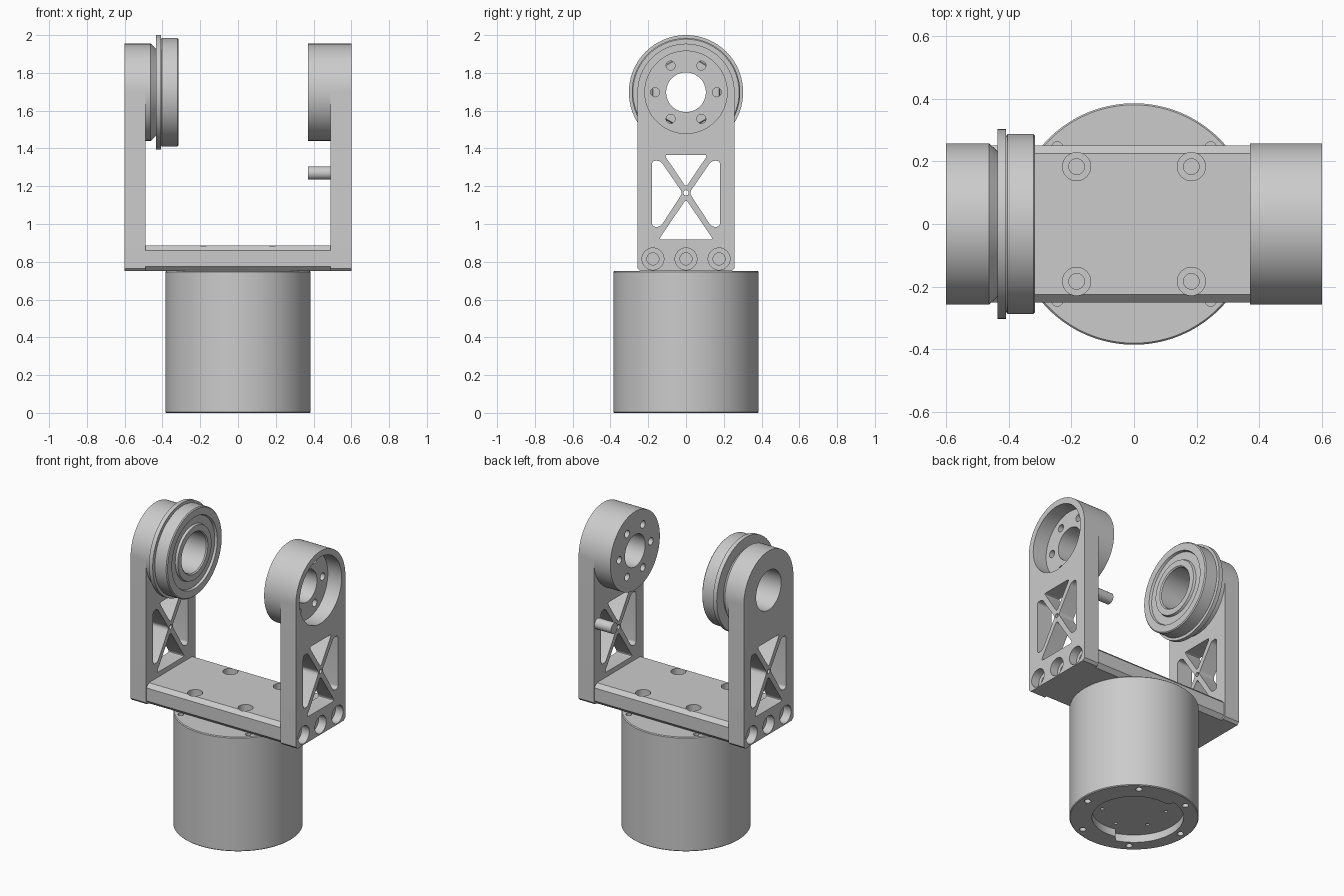
import bpy, bmesh
from math import sin, cos, pi, radians
from mathutils import Vector

cube = bpy.data.objects.get("Cube")
if cube:
    bpy.data.objects.remove(cube, do_unlink=True)

metal = bpy.data.materials.new("light_grey_metal")
metal.use_nodes = True
GREY = (0.6, 0.6, 0.6, 1)
metal.diffuse_color = GREY
metal.node_tree.nodes["Principled BSDF"].inputs["Base Color"].default_value = GREY

AXIS_Z = 1.6975    # height of the pivot axis
HALF = 0.257       # half width of the arms
PLATE_Z = 0.75     # underside of the cross plate


def place(axis, a, u, v):
    return (a, u, v) if axis == "X" else (u, v, a)


def add_object(name, bm):
    bmesh.ops.recalc_face_normals(bm, faces=bm.faces)
    mesh = bpy.data.meshes.new(name)
    bm.to_mesh(mesh)
    bm.free()
    mesh.materials.append(metal)
    obj = bpy.data.objects.new(name, mesh)
    bpy.context.collection.objects.link(obj)
    return obj


def add_lathe(bm, profile, axis, centre=(0, 0), ring=False, n=32):
    """Turn (position, radius) points round an axis; ring closes the profile."""
    loops = []
    for a, r in profile:
        loops.append([bm.verts.new(place(axis, a, centre[0] + r * cos(2 * pi * i / n),
                                         centre[1] + r * sin(2 * pi * i / n)))
                      for i in range(n)])
    pairs = list(zip(loops, loops[1:]))
    if ring:
        pairs.append((loops[-1], loops[0]))
    else:
        bm.faces.new(loops[0])
        bm.faces.new(loops[-1])
    for p, q in pairs:
        for i in range(n):
            j = (i + 1) % n
            bm.faces.new((p[i], p[j], q[j], q[i]))


def add_prism(bm, points, lo, hi, axis):
    ends = [[bm.verts.new(place(axis, a, u, v)) for u, v in points] for a in (lo, hi)]
    for end in ends:
        bm.faces.new(end)
    for i in range(len(points)):
        j = (i + 1) % len(points)
        bm.faces.new((ends[0][i], ends[0][j], ends[1][j], ends[1][i]))


def rounded(points, size, steps=6):
    """Round every corner of an outline."""
    out = []
    pts = [Vector(p) for p in points]
    for i, p in enumerate(pts):
        a, b = [p + (q - p).normalized() * size for q in (pts[i - 1], pts[(i + 1) % len(pts)])]
        for k in range(steps + 1):
            t = k / steps
            out.append(tuple(a * (1 - t) ** 2 + p * 2 * t * (1 - t) + b * t * t))
    return out


def lathe(name, profile, axis, centre=(0, 0), ring=False, n=96):
    bm = bmesh.new()
    add_lathe(bm, profile, axis, centre, ring, n)
    return add_object(name, bm)


def prism(name, points, lo, hi, axis):
    bm = bmesh.new()
    add_prism(bm, points, lo, hi, axis)
    return add_object(name, bm)


def cut(obj, bm):
    cutter = add_object("cutter", bm)
    cutter.hide_render = True
    mod = obj.modifiers.new("cut", "BOOLEAN")
    mod.operation, mod.solver, mod.object = "DIFFERENCE", "EXACT", cutter
    bpy.context.view_layer.objects.active = obj
    bpy.ops.object.modifier_apply(modifier=mod.name)
    bpy.data.objects.remove(cutter, do_unlink=True)


def polar(radius, degrees, centre=(0, 0)):
    t = radians(degrees)
    return (centre[0] + radius * cos(t), centre[1] + radius * sin(t))


PIVOT = (0, AXIS_Z)

# Motor body: a plain drum with screw holes and a keyed pocket underneath
body = lathe("motor_body", [(0, 0.38), (0.005, 0.385), (PLATE_Z - 0.005, 0.385),
                            (PLATE_Z, 0.38)], "Z", n=128)
holes = bmesh.new()
pocket = [polar(0.295 if 102 <= a <= 254 else 0.25, a) for a in range(0, 360, 4)]
add_prism(holes, pocket, -0.05, 0.05, "Z")
for k in range(6):
    add_lathe(holes, [(-0.05, 0.02), (0.08, 0.02)], "Z", polar(0.337, 55 + 60 * k), n=20)
for k in range(4):
    add_lathe(holes, [(0.68, 0.018), (0.8, 0.018)], "Z", polar(0.346, 45 + 90 * k), n=20)
cut(body, holes)
holes = bmesh.new()
for k in range(6):
    add_lathe(holes, [(0.03, 0.011), (0.09, 0.011)], "Z", polar(0.19, 25 + 60 * k), n=16)
cut(body, holes)

# Cross plate with bevelled long edges and four counterbored holes
half = [(0.225, PLATE_Z), (0.25, 0.775), (0.25, 0.86), (0.225, 0.885)]
plate = prism("cross_plate", half + [(-y, z) for y, z in reversed(half)], -0.49, 0.49, "X")
holes = bmesh.new()
for x in (-0.183, 0.183):
    for y in (-0.183, 0.183):
        add_lathe(holes, [(0.77, 0.025), (0.83, 0.025), (0.83, 0.045), (0.95, 0.045)],
                  "Z", (x, y))
cut(plate, holes)

# Lightening windows of an arm, leaving crossed ribs
side = [(0.18, 1.335), (0.135, 1.335), (0.018, 1.165), (0.135, 0.985), (0.18, 0.985)]
windows = [side, [(-y, z) for y, z in side],
           [(-0.115, 1.366), (0.115, 1.366), (0, 1.195)],
           [(-0.145, 0.917), (0.145, 0.917), (0, 1.13)]]

# Upright arms with rounded tops
outline = [polar(HALF, 180 * i / 48, PIVOT) for i in range(49)]
outline += [(-HALF, 0.765), (-HALF + 0.015, PLATE_Z), (HALF - 0.015, PLATE_Z), (HALF, 0.765)]
arms = {}
for s, name in ((-1, "right_arm"), (1, "left_arm")):
    arm = prism(name, outline, s * 0.49, s * 0.6, "X")
    holes = bmesh.new()
    for window in windows:
        add_prism(holes, rounded(window, 0.02), s * 0.4, s * 0.7, "X")
    add_lathe(holes, [(s * 0.4, 0.014), (s * 0.7, 0.014)], "X", (0, 1.165), n=16)
    for y in (-0.175, 0, 0.175):
        add_lathe(holes, [(s * 0.45, 0.032), (s * 0.545, 0.032),
                          (s * 0.545, 0.058), (s * 0.7, 0.058)], "X", (y, 0.815))
    if s < 0:
        add_lathe(holes, [(-0.7, 0.13), (-0.4, 0.13)], "X", PIVOT, n=64)
    else:
        add_lathe(holes, [(0.4, 0.105), (0.5, 0.105), (0.5, 0.218), (0.7, 0.218)],
                  "X", PIVOT, n=64)
    cut(arm, holes)
    arms[s] = arm

# Horn boss on the left arm, with a ring of six screw holes through both parts
boss = lathe("horn_boss", [(0.37, 0.105), (0.37, HALF), (0.49, HALF), (0.49, 0.105)],
             "X", PIVOT, ring=True)
for part in (boss, arms[1]):
    holes = bmesh.new()
    for k in range(6):
        add_lathe(holes, [(0.3, 0.024), (0.55, 0.024)], "X", polar(0.163, 60 * k, PIVOT), n=20)
    cut(part, holes)

# Tapered bearing seat on the right arm
lathe("bearing_seat", [(-0.49, 0.13), (-0.49, HALF), (-0.462, HALF), (-0.435, 0.232),
                       (-0.435, 0.13)], "X", PIVOT, ring=True)

# Flanged bearing with sunken shield between its rings
lathe("flanged_bearing", [(-0.435, 0.13), (-0.435, 0.3025), (-0.408, 0.3025), (-0.408, 0.28),
                          (-0.403, 0.287), (-0.321, 0.287), (-0.315, 0.281),
                          (-0.315, 0.235), (-0.33, 0.23), (-0.33, 0.18),
                          (-0.315, 0.175), (-0.315, 0.137), (-0.322, 0.13)],
      "X", PIVOT, ring=True)

# Stop pin on the inside of the left arm
lathe("stop_pin", [(0.37, 0.035), (0.495, 0.035)], "X", (0.215, 1.27), n=32)

# Smooth the round surfaces, keep the machined edges sharp
bpy.ops.object.select_all(action="DESELECT")
for obj in bpy.context.collection.objects:
    if obj.type == "MESH" and metal.name in obj.data.materials:
        obj.select_set(True)
        bpy.context.view_layer.objects.active = obj
bpy.ops.object.shade_smooth_by_angle(angle=radians(30))
